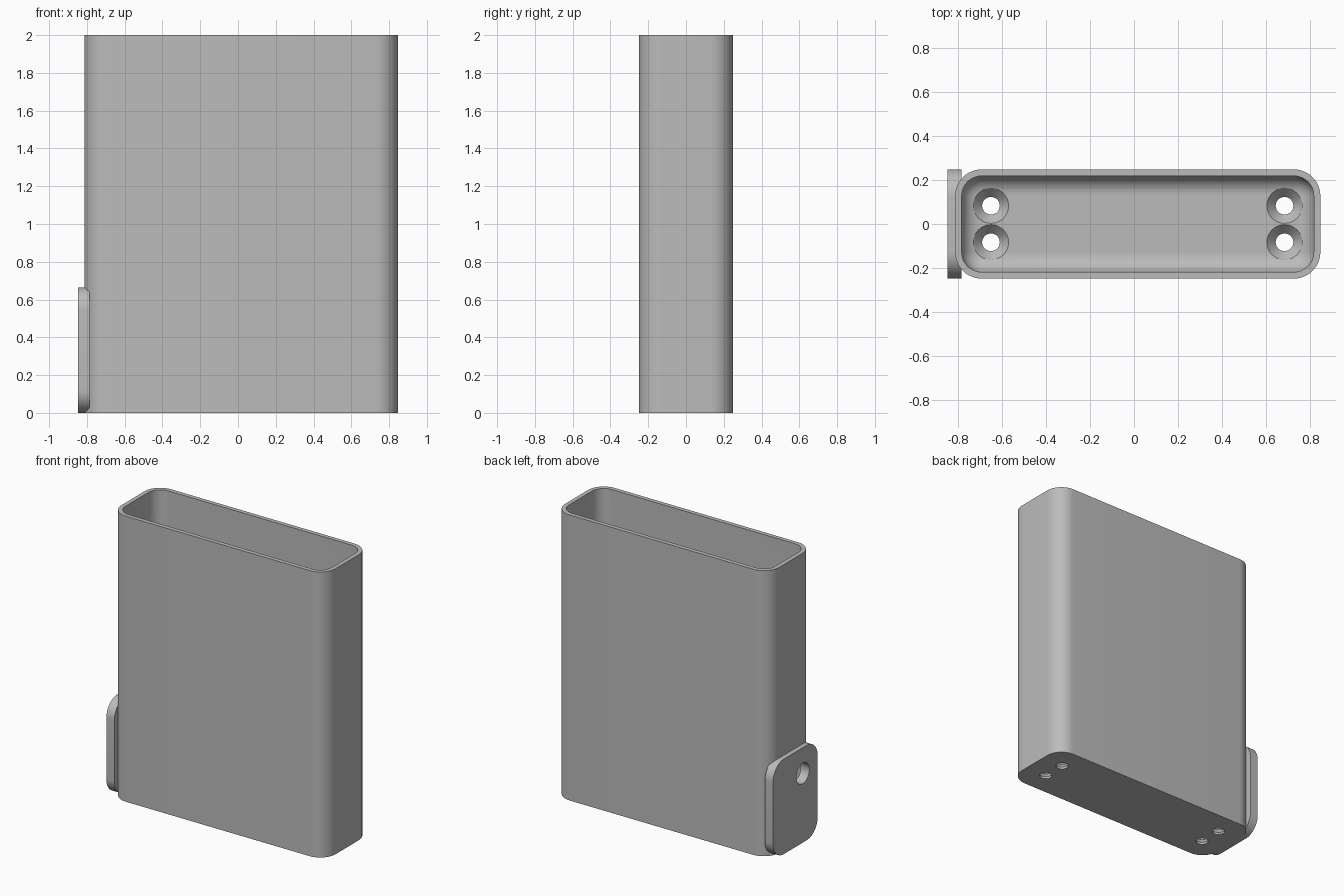
import bpy, bmesh, math
from mathutils import Matrix

cube = bpy.data.objects.get("Cube")
if cube:
    bpy.data.objects.remove(cube, do_unlink=True)

GREY = (0.5, 0.5, 0.5, 1)
grey = bpy.data.materials.new("light grey plastic")
grey.use_nodes = True
grey.diffuse_color = GREY
grey.node_tree.nodes["Principled BSDF"].inputs["Base Color"].default_value = GREY

# Main dimensions
CX, HALF_X, HALF_Y, HEIGHT = 0.017, 0.83, 0.248, 2.0
WALL, FLOOR, RADIUS, FILLET = 0.03, 0.06, 0.12, 0.085
TAB_TOP = 0.665


def rounded_rect(half_u, half_v, radius, steps=12):
    """Counter-clockwise outline of a rounded rectangle."""
    points = []
    for corner, (su, sv) in enumerate([(1, 1), (-1, 1), (-1, -1), (1, -1)]):
        for i in range(steps + 1):
            a = math.pi / 2 * (corner + i / steps)
            points.append((su * (half_u - radius) + radius * math.cos(a),
                           sv * (half_v - radius) + radius * math.sin(a)))
    return points


def loft(name, rings):
    """Skin a list of equal-length point rings and cap both ends."""
    bm = bmesh.new()
    loops = [[bm.verts.new(p) for p in ring] for ring in rings]
    for a, b in zip(loops, loops[1:]):
        for i in range(len(a)):
            j = (i + 1) % len(a)
            bm.faces.new((a[i], a[j], b[j], b[i]))
    bm.faces.new(loops[0][::-1])
    bm.faces.new(loops[-1])
    bmesh.ops.recalc_face_normals(bm, faces=bm.faces)
    mesh = bpy.data.meshes.new(name)
    bm.to_mesh(mesh)
    bm.free()
    mesh.materials.append(grey)
    obj = bpy.data.objects.new(name, mesh)
    bpy.context.collection.objects.link(obj)
    return obj


def turned(name, profile, matrix):
    """Round cutter from (radius, height) pairs along its own z axis."""
    n = 40
    rings = [[(r * math.cos(2 * math.pi * i / n), r * math.sin(2 * math.pi * i / n), z)
              for i in range(n)] for r, z in profile]
    obj = loft(name, rings)
    obj.data.transform(matrix)
    obj.hide_render = True
    return obj


def cut(target, cutters):
    bpy.context.view_layer.objects.active = target
    for cutter in cutters:
        mod = target.modifiers.new("hole", "BOOLEAN")
        mod.operation, mod.solver, mod.object = "DIFFERENCE", "EXACT", cutter
        bpy.ops.object.modifier_apply(modifier=mod.name)


# Open sleeve: outer wall, rim, inner wall and a rounded inside floor edge
def body_ring(inset, radius, z):
    return [(CX + x, y, z)
            for x, y in rounded_rect(HALF_X - inset, HALF_Y - inset, radius)]


rings = [body_ring(0, RADIUS, 0), body_ring(0, RADIUS, HEIGHT),
         body_ring(WALL, RADIUS - WALL, HEIGHT)]
for i in range(11):
    a = math.pi / 2 * i / 10
    inset = FILLET * (1 - math.cos(a))
    rings.append(body_ring(WALL + inset, RADIUS - WALL - inset,
                           FLOOR + FILLET * (1 - math.sin(a))))
body = loft("sleeve_body", rings)

# Side tab with rounded corners, sunk into the wall
tab_outline = rounded_rect(HALF_Y, TAB_TOP / 2, RADIUS)
tab = loft("side_tab", [[(x, y, z + TAB_TOP / 2) for y, z in tab_outline]
                        for x in (-0.847, -0.785)])

# Countersunk screw holes in the floor
screws = [turned("screw_cutter",
                 [(0.04, -0.1), (0.04, 0.015), (0.08, FLOOR), (0.08, 0.2)],
                 Matrix.Translation((CX + sx * 0.667, sy * 0.083, 0)))
          for sx in (-1, 1) for sy in (-1, 1)]

# Round hole through the tab and the side wall
side_hole = turned("side_hole_cutter", [(0.072, -0.1), (0.072, 0.1)],
                   Matrix.Translation((-0.815, -0.083, 0.485))
                   @ Matrix.Rotation(math.pi / 2, 4, "Y"))

cut(body, screws + [side_hole])
cut(tab, [side_hole])
for cutter in screws + [side_hole]:
    bpy.data.objects.remove(cutter, do_unlink=True)

# Smooth the curved corners, keep the edges crisp
bpy.ops.object.select_all(action="DESELECT")
for obj in (body, tab):
    obj.select_set(True)
bpy.context.view_layer.objects.active = body
bpy.ops.object.shade_smooth_by_angle(angle=math.radians(30))
